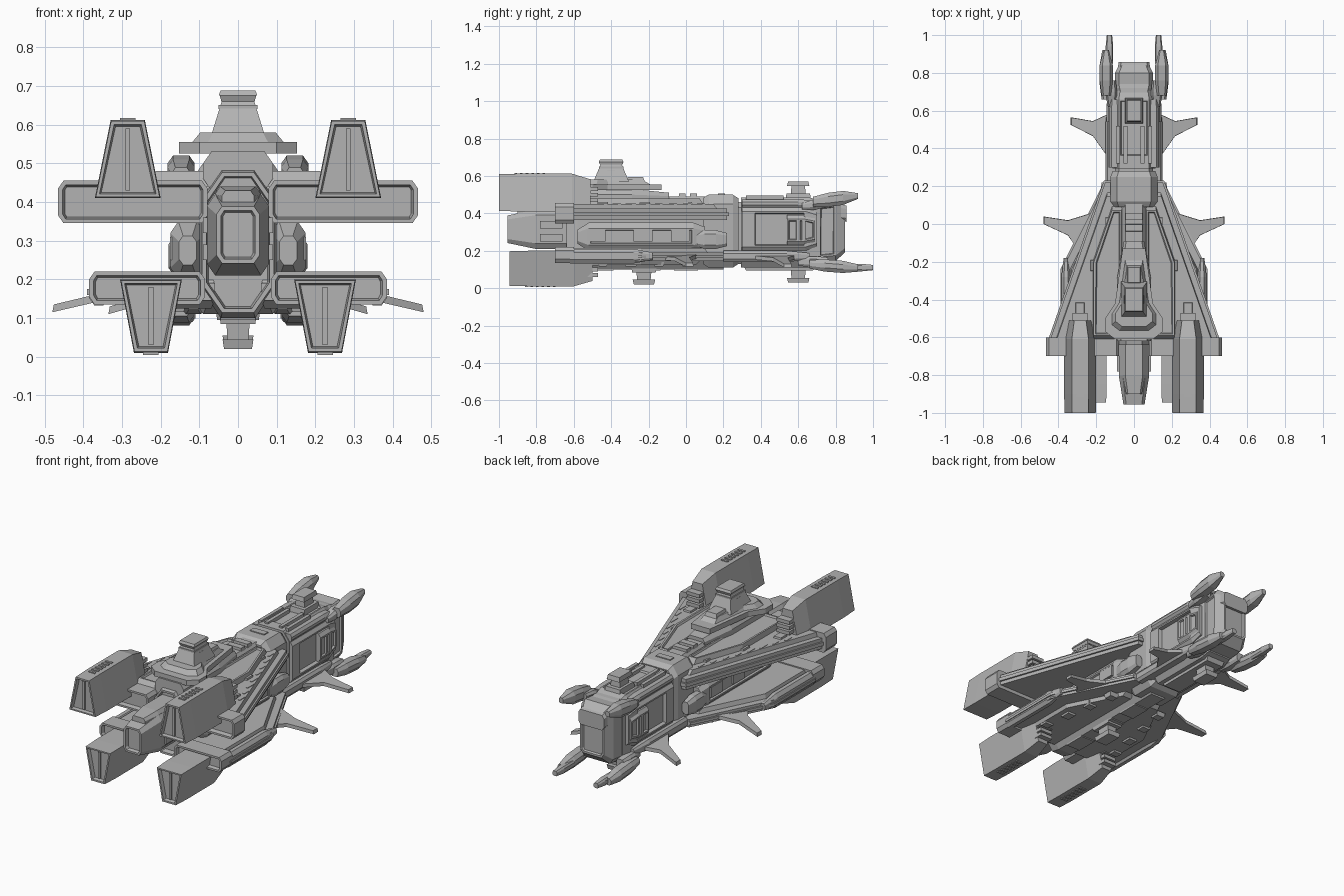
import bpy
import bmesh
import random
from mathutils import Vector

random.seed(4)
if "Cube" in bpy.data.objects:
    bpy.data.objects.remove(bpy.data.objects["Cube"], do_unlink=True)

GREY = (.45, .45, .45, 1)
hull_grey = bpy.data.materials.new("hull_grey")
hull_grey.use_nodes = True
hull_grey.diffuse_color = GREY
hull_grey.node_tree.nodes["Principled BSDF"].inputs["Base Color"].default_value = GREY

BACK, NOSE, UP, SIDE = Vector((0, -1, 0)), Vector((0, 1, 0)), Vector((0, 0, 1)), Vector((1, 0, 0))
WING_BACK = -.62


def skin(name, rings, mirror=False, panels=(), rim=.012, depth=.01):
    """Join rings of points into a closed solid, then sink framed panels into the chosen sides."""
    bm = bmesh.new()
    loops = [[bm.verts.new(point) for point in ring] for ring in rings]
    count = len(loops[0])
    for lower, upper in zip(loops, loops[1:]):
        for i in range(count):
            following = (i + 1) % count
            bm.faces.new((lower[i], lower[following], upper[following], upper[i]))
    bm.faces.new(loops[0])
    bm.faces.new(loops[-1])
    bmesh.ops.recalc_face_normals(bm, faces=bm.faces[:])
    for direction in panels:
        bm.normal_update()
        faces = [face for face in bm.faces if face.normal.dot(direction) > .9]
        largest = max((face.calc_area() for face in faces), default=0)
        faces = [face for face in faces if face.calc_area() > largest * .4]
        bmesh.ops.inset_individual(bm, faces=faces, thickness=rim)
        bmesh.ops.inset_individual(bm, faces=faces, thickness=rim / 2, depth=-depth)
    mesh = bpy.data.meshes.new(name)
    bm.to_mesh(mesh)
    bm.free()
    mesh.materials.append(hull_grey)
    obj = bpy.data.objects.new(name, mesh)
    bpy.context.collection.objects.link(obj)
    if mirror:
        obj.modifiers.new("Mirror", "MIRROR")


def section(x, y, half, low, high, chamfer, bottom, top):
    """Box cross-section with chamfered corners and leaning sides."""
    levels = [(low, 0), (high, 0)]
    if chamfer:
        levels = [(low, chamfer), (low + chamfer, 0), (high - chamfer, 0), (high, chamfer)]
    edge = []
    for z, cut in levels:
        blend = (z - low) / (high - low)
        edge.append((half * (bottom + (top - bottom) * blend) - cut * .7, z))
    return [(x + w, y, z) for w, z in edge] + [(x - w, y, z) for w, z in reversed(edge)]


def beam(name, length, height, half, x=0, chamfer=.03, stern=1, bow=1, slope=.06,
         bottom=1, top=1, lift=0, **recess):
    """Long body along y whose two ends are scaled by stern and bow."""
    (back, front), (low, high) = length, height
    middle, rise = (low + high) / 2, (high - low) / 2
    stations = [(back, stern), (back + slope, 1), (front - slope, 1), (front, bow)]
    rings = []
    for y, scale in stations:
        centre = middle + lift * (y - back) / (front - back)
        rings.append(section(x, y, half * scale, centre - rise * scale, centre + rise * scale,
                             chamfer * scale, bottom, top))
    skin(name, rings, x != 0, **recess)


def plate(name, outline, height, shrink=0.0, mirror=True, **recess):
    """Flat outline given height; a third value on a point drops it."""
    points = [Vector((*point, 0)[:3]) for point in outline]
    middle = sum(points, Vector()) / len(points)
    lower = [p + UP * height[0] for p in points]
    upper = [p.lerp(Vector((middle.x, middle.y, p.z)), shrink) + UP * height[1] for p in points]
    skin(name, [lower, upper], mirror, **recess)


def block(name, place, height, size, taper=1.0):
    """Small upright box, wider or narrower at the top by taper."""
    (x, y), (half_x, half_y) = place, size
    corners = ((-1, -1), (1, -1), (1, 1), (-1, 1))
    rings = [[(x + a * half_x * scale, y + b * half_y * scale, z) for a, b in corners]
             for z, scale in zip(height, (1, taper))]
    skin(name, rings, x != 0)


def wing_edge(y, spread):
    return .16 + (.2 - y) * spread


def wing(name, front, height, inset=0, spread=.35, limit=.45, shrink=0.0, **recess):
    """Delta layer that follows the wing edge out to a limit."""
    corner = (.2 - (limit - .16) / spread)
    outline = [(.06, front)]
    for y in (front, max(corner, WING_BACK + .01), WING_BACK):
        outline.append((min(wing_edge(y, spread), limit) - inset, y))
    plate(name, outline + [(.06, WING_BACK)], height, shrink, **recess)


def fin(name, root, front, back, tip, reach, drop):
    """Swept blade that narrows to a drooping blunt tip."""
    waist = (root + reach) / 2
    outline = [(root, front), (waist, tip, -drop / 3), (reach, tip + .02, -drop),
               (reach, tip - .02, -drop), (waist, tip - .08, -drop / 3), (root, back)]
    plate(name, outline, (.16, .18), shrink=.03)


def turret(name, y, z, way):
    """Gun mount of base, neck and cap, standing up or hanging down."""
    levels = [z + way * step for step in (-.02, .02, .06, .085)]
    sizes = {"base": (.05, .07), "neck": (.03, .04), "cap": (.04, .06)}
    for (part, size), start, end in zip(sizes.items(), levels, levels[1:]):
        block(f"{name}_{part}", (0, y), (start, end), size, taper=.9)


# Central hull
beam("main_hull", (-.64, .2), (.1, .49), half=.1, chamfer=.08, stern=.93, panels=[BACK], depth=.03)
beam("hull_flank", (-.58, .1), (.2, .35), half=.045, x=.13, stern=.5, bow=.7, panels=[SIDE])
beam("neck_collar", (.09, .28), (.11, .5), half=.125, chamfer=.05, stern=.9, bow=.9, slope=.03)
beam("neck_sponson", (.04, .22), (.21, .31), half=.03, x=.15, chamfer=.02, stern=.6, bow=.7)
beam("seam_core", (.2, .4), (.13, .46), half=.1)

# Forward hull and nose
beam("forward_hull", (.295, .72), (.11, .485), half=.115, chamfer=.05, bow=.9, panels=[UP])
beam("forward_side_armour", (.3, .7), (.2, .43), half=.04, x=.095, chamfer=.02, bow=.8, panels=[SIDE], depth=.02)
beam("forward_side_bracket", (.54, .69), (.23, .39), half=.03, x=.115, chamfer=.02, bow=.8, panels=[SIDE])
beam("forward_skirt", (.2, .66), (.14, .2), half=.04, x=.11, chamfer=.015, bow=.6, slope=.12)
beam("forward_top_rail", (.3, .66), (.43, .475), half=.03, x=.1, chamfer=.015, bow=.8)
beam("nose", (.66, .85), (.13, .46), half=.1, bow=.75, slope=.05, lift=.02, panels=[NOSE, SIDE])
beam("nose_brow", (.66, .858), (.39, .485), half=.09, chamfer=.02, stern=.8, bow=.9, lift=-.04)
for x in (.045, .085):
    block("spine_rail", (x, .42), (.47, .495), (.01, .1))
block("bow_keel", (0, .5), (.14, .095), (.06, .2), taper=.9)

# Nose prongs
beam("upper_prong_root", (.62, .76), (.41, .465), half=.03, x=.12, chamfer=.015, stern=.6, bow=.8, lift=.02)
beam("upper_prong", (.68, .92), (.425, .5), half=.035, x=.147, chamfer=.02, stern=.7, bow=.4, slope=.08, lift=.03)
beam("lower_prong_root", (.6, .76), (.11, .17), half=.03, x=.115, chamfer=.015, stern=.6, bow=.8)
beam("lower_prong", (.66, .92), (.095, .16), half=.035, x=.147, chamfer=.02, stern=.7, bow=.6, slope=.08, lift=-.02)
beam("lower_prong_tip", (.85, 1), (.09, .13), half=.02, x=.13, chamfer=.01, bow=.7)

# Upper wings
wing("upper_wing", .22, (.365, .425))
wing("upper_wing_deck", .17, (.42, .45), inset=.03, shrink=.05)
wing("upper_wing_inner_deck", .1, (.44, .48), inset=.08, limit=.3, shrink=.08, panels=[UP])
wing("upper_wing_rim", .23, (.385, .405), inset=-.01)
beam("upper_wing_end", (-.7, -.6), (.345, .455), half=.193, x=.272, chamfer=.02, slope=.02,
     panels=[BACK], depth=.025)

# Lower wings
wing("lower_wing", .2, (.145, .19), spread=.5, limit=.38)
wing("lower_wing_deck", .12, (.185, .215), inset=.04, spread=.5, limit=.38, shrink=.06)
wing("lower_wing_belly", .08, (.15, .125), inset=.1, spread=.5, limit=.38, shrink=.08)
wing("lower_wing_rim", .2, (.16, .175), inset=-.01, spread=.5, limit=.38)
beam("lower_wing_skirt", (-.62, -.18), (.132, .21), half=.025, x=.36, chamfer=.02, bow=.5, slope=.1)
beam("lower_wing_end", (-.7, -.6), (.135, .22), half=.15, x=.235, chamfer=.02, slope=.02,
     panels=[BACK], depth=.02)

# Swept fins
fin("rear_fin", root=.22, front=.06, back=-.25, tip=.02, reach=.48, drop=.045)
fin("forward_fin", root=.1, front=.6, back=.3, tip=.545, reach=.335, drop=.05)

# Engine pods
beam("upper_pod", (-1, -.51), (.41, .612), half=.085, x=.285, chamfer=0, stern=.97, bow=.7, slope=.1,
     top=.52, panels=[BACK], depth=.02)
beam("lower_pod", (-.945, -.5), (.01, .2), half=.08, x=.225, chamfer=0, stern=.97, bow=.7, slope=.1,
     bottom=.55, panels=[BACK], depth=.02)
pods = {"upper": (.285, -.98, .43, .59), "lower": (.225, -.925, .03, .18)}
for level, (x, y, low, high) in pods.items():
    block(f"{level}_pod_divider", (x, y), (low, high), (.006, .01))
    skin_z = .612 if level == "upper" else .01
    for i in range(6):
        block(f"{level}_pod_vent", (x, y + .07 + i * .03), (skin_z - .005, skin_z + .005), (.02, .007))
    for i in range(3):
        z = low + .03 + i * .03
        block(f"{level}_pod_finger", (x, -.5), (z, z + .02), (.04, .03))

# Central engine
beam("central_engine", (-.955, -.56), (.21, .42), half=.08, stern=.7, slope=.15, panels=[BACK], depth=.02)
beam("engine_hood", (-.9, -.6), (.37, .44), half=.06, chamfer=.02, stern=.7, slope=.1)
for z in (.25, .32):
    block("engine_cowl", (.06, -.72), (z, z + .04), (.03, .06))

# Superstructure and bridge
beam("superstructure", (-.62, -.09), (.43, .53), half=.09, bow=.6, slope=.2)
half_deck = [(.06, -.13), (.1, -.42), (.152, -.5), (.152, -.57), (.1, -.61)]
deck = half_deck + [(-x, y) for x, y in reversed(half_deck)]
plate("bridge_deck", deck, (.525, .555), mirror=False)
plate("bridge_deck_top", [(x * .8, y * .8 - .08) for x, y in deck], (.55, .58), shrink=.2, mirror=False)
block("bridge_tower", (0, -.4), (.57, .66), (.07, .095), taper=.6)
block("bridge_collar", (0, -.4), (.64, .65), (.05, .065))
block("bridge_cap", (0, -.4), (.66, .675), (.043, .06), taper=1.1)
block("bridge_roof", (0, -.4), (.675, .688), (.05, .066), taper=.9)
block("bridge_buttress", (.045, -.4), (.57, .63), (.014, .04), taper=.5)
block("bridge_front_step", (0, -.27), (.57, .595), (.04, .05), taper=.8)
for y in (-.02, .04, .19):
    block("spine_hatch", (0, y), (.47, .505), (.05, .02), taper=.9)

# Gun mounts
turret("bow_top_turret", y=.6, z=.485, way=1)
turret("bow_belly_turret", y=.6, z=.115, way=-1)
turret("stern_belly_turret", y=-.225, z=.105, way=-1)

# Surface panels that follow the wing edges
for i in range(8):
    y = .08 - i * .075
    edge = wing_edge(y, .35)
    block("wing_dash", (edge - .05, y), (.445, .453), (.005, random.uniform(.02, .03)))
    if i % 3 == 1:
        block("wing_hatch", (edge - .1, y), (.445, .46), (.024, .03), taper=.9)
    if i % 2:
        block("belly_panel", (edge / 2 + .05, y), (.14, .115), (.03, random.uniform(.02, .04)), taper=.8)
for y in (-.45, -.2, 0):
    block("keel_box", (0, y), (.13, .095), (.05, .07), taper=.9)
    block("flank_box", (.15, y - .03), (.25, .31), (.026, .05))
